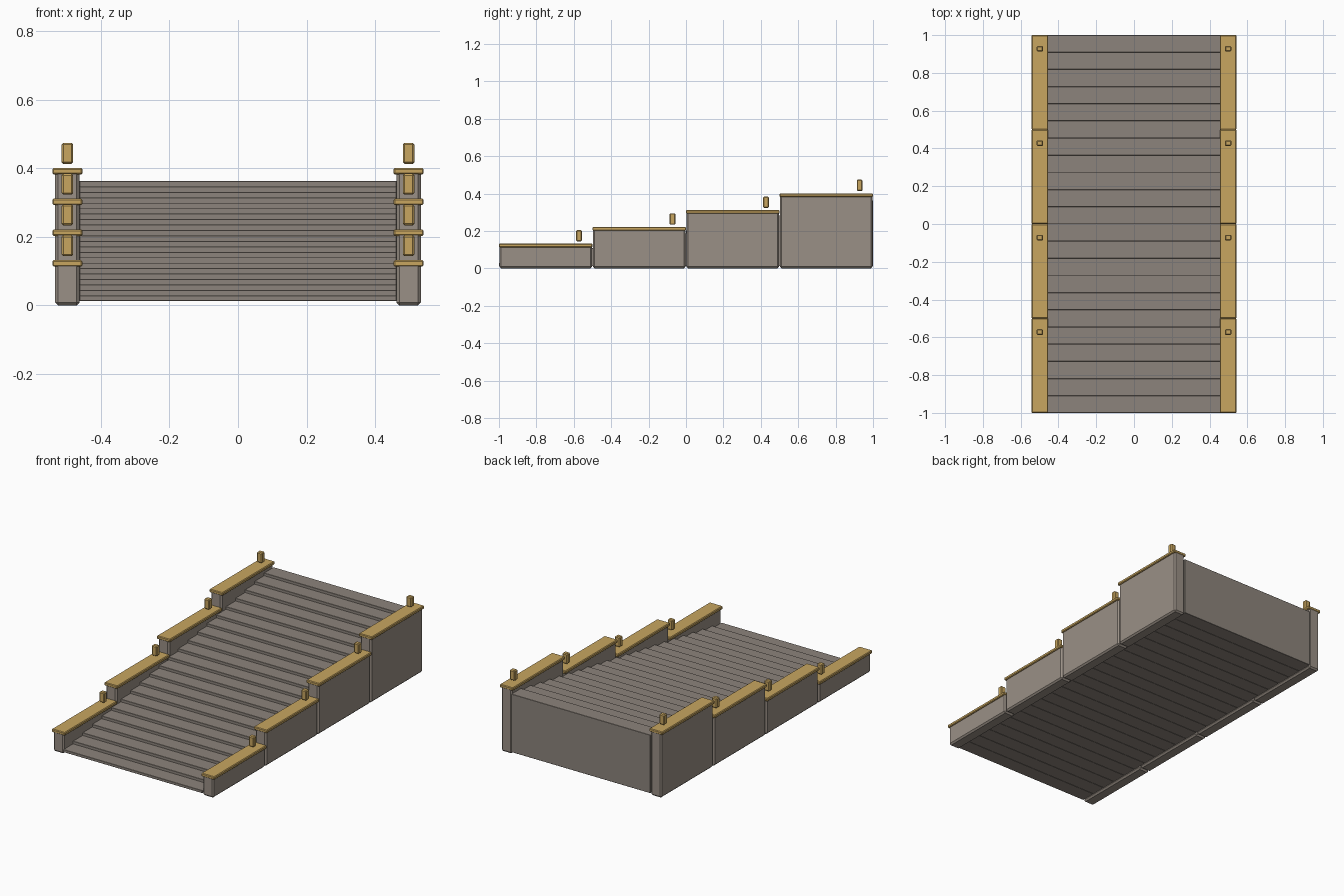
import bpy

if "Cube" in bpy.data.objects:
    bpy.data.objects.remove(bpy.data.objects["Cube"])


def material(name, rgb):
    m = bpy.data.materials.new(name)
    m.diffuse_color = (*rgb, 1)
    m.use_nodes = True
    m.node_tree.nodes["Principled BSDF"].inputs["Base Color"].default_value = m.diffuse_color
    return m


WALL = material("light stone", (0.323, 0.279, 0.238))
STEP = material("grey stone", (0.265, 0.23, 0.2))
GOLD = material("gold trim", (0.578, 0.381, 0.117))


def box(name, lo, hi, mat, bevel):
    """Bevelled box between two corners."""
    bpy.ops.mesh.primitive_cube_add(size=1)
    ob = bpy.context.object
    ob.name = name
    for v in ob.data.vertices:
        v.co = [(a + b) / 2 + c * (b - a) for a, b, c in zip(lo, hi, v.co)]
    ob.data.materials.append(mat)
    mod = ob.modifiers.new("bevel", 'BEVEL')
    mod.width = bevel
    mod.segments = 1
    return ob


# Stair treads: full-height blocks rising towards the back
N = 22
BASE, TOP = 0.013, 0.363
depth = 2 / N
for i in range(N):
    y = -1 + i * depth
    box(f"step_{i + 1}", (-0.463, y, BASE),
        (0.463, y + depth, BASE + (TOP - BASE) * (i + 1) / N), STEP, 0.0012)

# Stepped side walls with gold caps and floating gold pegs
for side, s in (("left", -1), ("right", 1)):
    for k in range(4):
        y = -1 + 0.5 * k
        cap_top = 0.132 + 0.0897 * k
        x = s * 0.498
        box(f"{side}_wall_{k + 1}", (x - 0.036, y + 0.002, 0),
            (x + 0.036, y + 0.498, cap_top - 0.008), WALL, 0.009)
        box(f"{side}_cap_{k + 1}", (x - 0.044, y, cap_top - 0.019),
            (x + 0.044, y + 0.5, cap_top), GOLD, 0.004)
        box(f"{side}_peg_{k + 1}", (x - 0.017, y + 0.413, cap_top + 0.012),
            (x + 0.017, y + 0.443, cap_top + 0.073), GOLD, 0.005)
